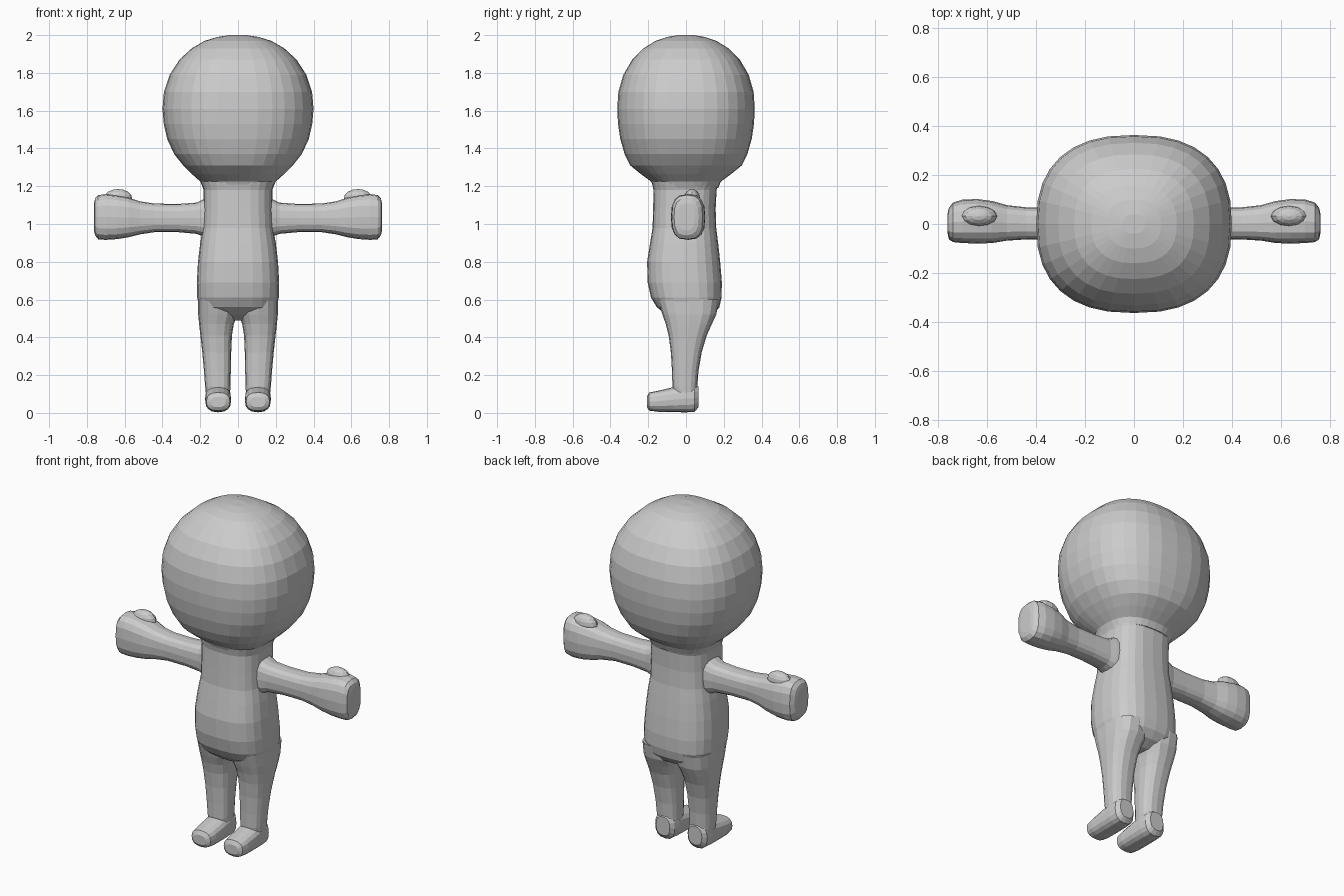
import bpy, bmesh, math
from mathutils import Vector

clay = bpy.data.materials.new("light grey clay")
clay.diffuse_color = (0.6, 0.6, 0.6, 1)


def finish(name, bm, mirrored):
    bmesh.ops.recalc_face_normals(bm, faces=bm.faces)
    me = bpy.data.meshes.new(name)
    bm.to_mesh(me)
    bm.free()
    me.materials.append(clay)
    ob = bpy.data.objects.new(name, me)
    bpy.context.collection.objects.link(ob)
    if mirrored:
        ob.modifiers.new("mirror", 'MIRROR').use_axis[0] = True
    return ob


def loft(name, axis, sections, sides, power, mirrored=False):
    """Skin rounded-square rings. Section: (position on axis, u min, u max, v min, v max)."""
    bm = bmesh.new()
    rings = []
    for p, u0, u1, v0, v1 in sections:
        ring = []
        for i in range(sides):
            a = 2 * math.pi * i / sides
            c, s = math.cos(a), math.sin(a)
            c = math.copysign(abs(c) ** (2 / power), c)
            s = math.copysign(abs(s) ** (2 / power), s)
            u = (u0 + u1) / 2 + (u1 - u0) / 2 * c
            v = (v0 + v1) / 2 + (v1 - v0) / 2 * s
            co = {'X': (p, u, v), 'Y': (u, p, v), 'Z': (u, v, p)}[axis]
            ring.append(bm.verts.new(co))
        rings.append(ring)
    for a, b in zip(rings, rings[1:]):
        for i in range(sides):
            j = (i + 1) % sides
            bm.faces.new((a[i], a[j], b[j], b[i]))
    bm.faces.new(rings[0])
    bm.faces.new(rings[-1])
    return finish(name, bm, mirrored)


# Head: big rounded block, narrowing into the neck
head = [(1.19, .185, .17), (1.225, .20, .185), (1.265, .245, .24), (1.31, .29, .295),
        (1.37, .338, .325), (1.45, .375, .348), (1.53, .393, .36), (1.61, .40, .364),
        (1.70, .392, .358), (1.79, .362, .332), (1.87, .31, .285), (1.93, .245, .225),
        (1.97, .175, .16), (1.99, .11, .10), (2.0, .045, .04)]
loft("head", 'Z', [(z, -x, x, -y, y) for z, x, y in head], 32, 2.45)

# Torso: slim chest, round belly and seat
torso = [(0.49, .08, -.05, .09), (0.52, .165, -.105, .145), (0.56, .205, -.155, .177),
         (0.61, .216, -.185, .188), (0.69, .218, -.203, .19), (0.80, .212, -.206, .181),
         (0.90, .20, -.19, .17), (0.98, .186, -.177, .16), (1.08, .182, -.174, .157),
         (1.18, .182, -.172, .162), (1.24, .20, -.185, .18)]
loft("torso", 'Z', [(z, -x, x, a, b) for z, x, a, b in torso], 24, 2.7)

# Legs
loft("legs", 'Z', [(.05, .045, .165, -.06, .06), (.14, .04, .174, -.072, .06),
                   (.22, .038, .18, -.074, .066), (.32, .036, .189, -.08, .083),
                   (.41, .032, .199, -.092, .11), (.47, .022, .206, -.107, .137),
                   (.52, .005, .211, -.125, .16), (.60, .002, .212, -.15, .175)],
     16, 2.7, True)

# Feet: flat soles with toes pointing forward
loft("feet", 'Y', [(-.207, .065, .145, .03, .085), (-.195, .043, .167, .012, .108),
                   (-.15, .037, .173, .006, .117), (-.07, .036, .174, .004, .135),
                   (0, .037, .174, .003, .15), (.045, .042, .17, .005, .15),
                   (.066, .06, .15, .03, .14)], 16, 2.5, True)

# Arms ending in mitten hands
loft("arms", 'X', [(.15, -.085, .085, .92, 1.15), (.185, -.075, .08, .935, 1.13),
                   (.22, -.066, .072, .948, 1.113), (.32, -.063, .069, .957, 1.106),
                   (.44, -.063, .068, .957, 1.108), (.52, -.068, .077, .945, 1.12),
                   (.58, -.078, .094, .93, 1.14), (.64, -.08, .102, .92, 1.152),
                   (.70, -.078, .10, .916, 1.158), (.74, -.074, .088, .919, 1.153),
                   (.757, -.063, .066, .94, 1.135), (.762, -.04, .045, .965, 1.11)],
     16, 2.8, True)

# Thumb bumps on top of the hands
thumb = bmesh.new()
bmesh.ops.create_uvsphere(thumb, u_segments=12, v_segments=8, radius=1)
bmesh.ops.scale(thumb, vec=(.075, .042, .05), verts=thumb.verts)
bmesh.ops.translate(thumb, vec=Vector((.635, .032, 1.135)), verts=thumb.verts)
finish("thumbs", thumb, True)
